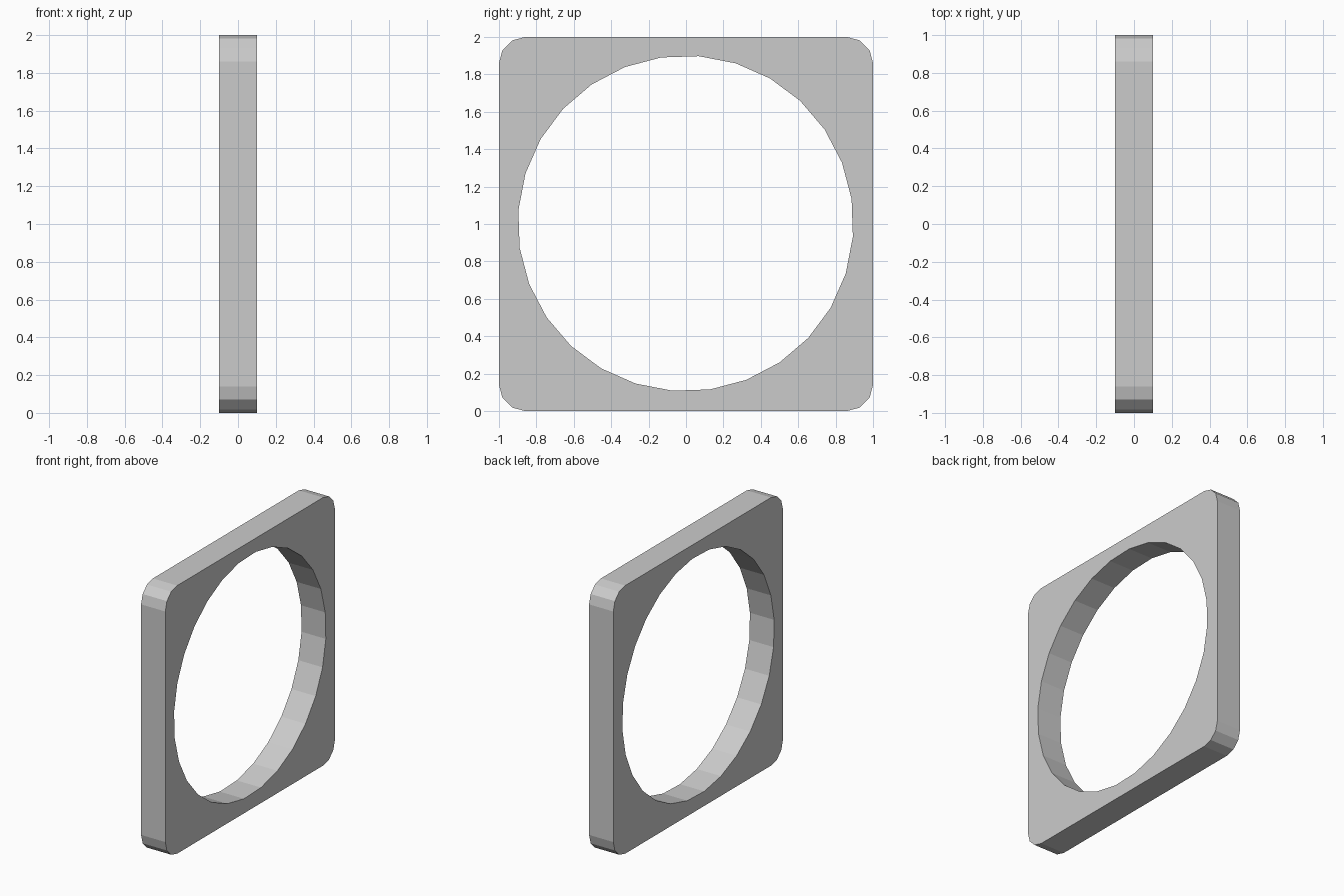
import bpy, bmesh
from math import sin, cos, pi, radians

if "Cube" in bpy.data.objects:
    bpy.data.objects.remove(bpy.data.objects["Cube"])

HALF = 0.1                      # half thickness along x
CORNER, CORNER_STEPS = 0.14, 3
HOLE_R, HOLE_SIDES, HOLE_TURN = 0.897, 28, radians(4.5)


def prism(name, profile, half):
    """Extrude a (y, z) outline along x, centred on x = 0."""
    bm = bmesh.new()
    face = bm.faces.new([bm.verts.new((-half, y, z)) for y, z in profile])
    ext = bmesh.ops.extrude_face_region(bm, geom=[face])
    verts = [v for v in ext["geom"] if isinstance(v, bmesh.types.BMVert)]
    bmesh.ops.translate(bm, verts=verts, vec=(2 * half, 0, 0))
    bmesh.ops.recalc_face_normals(bm, faces=bm.faces)
    mesh = bpy.data.meshes.new(name)
    bm.to_mesh(mesh)
    bm.free()
    obj = bpy.data.objects.new(name, mesh)
    bpy.context.collection.objects.link(obj)
    return obj


# Rounded square outline
outline = []
for k, (sy, sz) in enumerate([(1, 1), (-1, 1), (-1, -1), (1, -1)]):
    for i in range(CORNER_STEPS + 1):
        a = (k + i / CORNER_STEPS) * pi / 2
        outline.append((sy * (1 - CORNER) + CORNER * cos(a),
                        1 + sz * (1 - CORNER) + CORNER * sin(a)))
frame = prism("square_frame", outline, HALF)

# Round opening through the plate
hole = []
for i in range(HOLE_SIDES):
    a = HOLE_TURN + 2 * pi * i / HOLE_SIDES
    hole.append((-0.002 + HOLE_R * sin(a), 1.003 + HOLE_R * cos(a)))
cutter = prism("hole_cutter", hole, 0.3)
cutter.hide_render = True
cutter.hide_set(True)

cut = frame.modifiers.new("round_hole", "BOOLEAN")
cut.operation = "DIFFERENCE"
cut.solver = "EXACT"
cut.object = cutter
